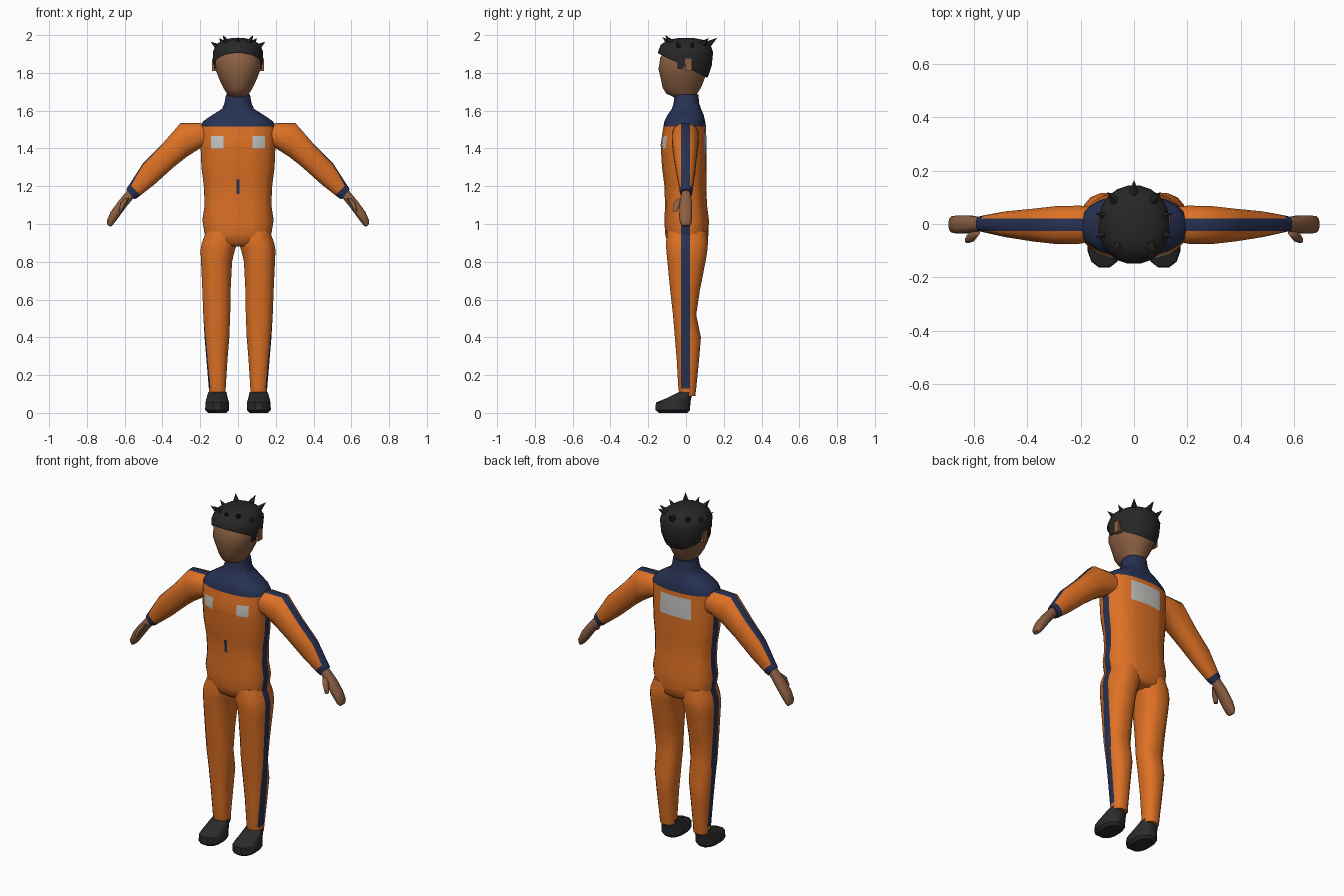
import bpy, bmesh, math
from mathutils import Vector

default = bpy.data.objects.get("Cube")
if default:
    bpy.data.objects.remove(default)


def material(name, r, g, b):
    mat = bpy.data.materials.new(name)
    mat.use_nodes = True
    mat.diffuse_color = (r, g, b, 1)
    mat.node_tree.nodes["Principled BSDF"].inputs["Base Color"].default_value = (r, g, b, 1)
    return mat


orange = material("orange cloth", .73, .165, .018)
navy = material("navy trim", .02, .031, .085)
pale = material("pale patch", .55, .55, .53)
skin = material("brown skin", .26, .115, .055)
black = material("black hair", .02, .02, .021)
leather = material("dark leather", .024, .024, .026)


def finish(name, bm, mats, rule=None, angle=50):
    """Turn a bmesh into an object; the rule maps (|x|, y, z) of a face centre to a material slot."""
    bmesh.ops.recalc_face_normals(bm, faces=bm.faces)
    for face in bm.faces:
        face.smooth = True
        if rule:
            c = face.calc_center_median()
            face.material_index = rule(abs(c.x), c.y, c.z)
    mesh = bpy.data.meshes.new(name)
    bm.to_mesh(mesh)
    bm.free()
    for mat in mats:
        mesh.materials.append(mat)
    mesh.set_sharp_from_angle(angle=math.radians(angle))
    obj = bpy.data.objects.new(name, mesh)
    bpy.context.collection.objects.link(obj)
    return obj


def power(v, p):
    return math.copysign(abs(v) ** p, v)


def loft(rings, side=1, count=16, square=.85):
    """Skin rounded rings given as (inner x, z, outer x, z, front y, back y)."""
    bm = bmesh.new()
    loops = []
    for xa, za, xb, zb, front, back in rings:
        loop = []
        for i in range(count):
            a = math.tau * (i + .5) / count
            u = (1 + power(math.cos(a), square)) / 2
            v = (1 + power(math.sin(a), square)) / 2
            loop.append(bm.verts.new((side * (xa + (xb - xa) * u),
                                      front + (back - front) * v,
                                      za + (zb - za) * u)))
        loops.append(loop)
    for low, high in zip(loops, loops[1:]):
        for i in range(count):
            j = (i + 1) % count
            bm.faces.new((low[i], low[j], high[j], high[i]))
    bm.faces.new(loops[0])
    bm.faces.new(loops[-1])
    return bm


def upright(rings):
    """Symmetric level rings from (z, half width, front y, back y)."""
    return [(-w, z, w, z, f, b) for z, w, f, b in rings]


def level(rings):
    """Off-centre level rings from (z, inner x, outer x, front y, back y)."""
    return [(a, z, b, z, f, k) for z, a, b, f, k in rings]


def cut(bm, axis, *values):
    """Split the faces along planes square to one axis."""
    normal = Vector((0, 0, 0))
    normal["xyz".index(axis)] = 1
    for value in values:
        bmesh.ops.bisect_plane(bm, geom=bm.verts[:] + bm.edges[:] + bm.faces[:],
                               plane_co=normal * value, plane_no=normal)


def box(name, low, high, mat, side=1):
    bm = bmesh.new()
    bmesh.ops.create_cube(bm, size=1)
    low, high = Vector(low), Vector(high)
    for v in bm.verts:
        v.co = Vector([(a + b) / 2 + (b - a) * t for a, b, t in zip(low, high, v.co)])
        v.co.x *= side
    return finish(name, bm, [mat], angle=30)


STRIPE = (-.026, .02)


def in_stripe(y):
    return STRIPE[0] < y < STRIPE[1]


# Suit torso with yoke, side stripes, patches and zip
def torso_rule(x, y, z):
    if z > 1.515 or (x > .12 and in_stripe(y)):
        return 1
    if y < -.05 and .078 < x < .142 and 1.4 < z < 1.465:
        return 2
    if y > .05 and x < .1 and 1.37 < z < 1.49:
        return 2
    return 1 if y < -.05 and x < .009 and 1.16 < z < 1.235 else 0


torso = loft(upright([
    (.88, .1, -.07, .09), (.9, .17, -.1, .115), (.95, .178, -.112, .12),
    (1.02, .19, -.115, .122), (1.1, .178, -.112, .112), (1.2, .182, -.115, .108),
    (1.3, .195, -.128, .11), (1.42, .2, -.135, .11), (1.52, .2, -.12, .106),
    (1.545, .185, -.115, .102), (1.575, .14, -.1, .095), (1.61, .085, -.075, .08),
    (1.64, .072, -.066, .07), (1.685, .064, -.062, .066)]), count=24)
cut(torso, "x", -.142, -.1, -.078, -.009, .009, .078, .1, .142)
cut(torso, "y", *STRIPE)
cut(torso, "z", 1.16, 1.235, 1.37, 1.4, 1.465, 1.49, 1.515)
finish("suit_torso", torso, [orange, navy, pale], torso_rule)

# Head
finish("head", loft(upright([
    (1.665, .045, -.05, .05), (1.69, .06, -.105, .06), (1.72, .078, -.125, .08),
    (1.77, .102, -.135, .1), (1.82, .121, -.147, .115), (1.88, .124, -.138, .125),
    (1.93, .1, -.11, .1)]), count=20, square=.95), [skin])

# Hair cap trimmed by a sloping hairline
hair = loft(upright([
    (1.73, .06, -.06, .07), (1.78, .108, -.12, .118), (1.84, .13, -.148, .138),
    (1.91, .135, -.15, .145), (1.95, .118, -.135, .13), (1.975, .08, -.095, .09),
    (1.985, .03, -.04, .04)]), count=20, square=.95)
bmesh.ops.bisect_plane(hair, geom=hair.verts[:] + hair.edges[:] + hair.faces[:],
                       plane_co=(0, 0, 1.83), plane_no=(0, .5, 1), clear_inner=True)
finish("hair", hair, [black])

# Hair spikes pointing away from the head centre
spikes = bmesh.new()
centre = Vector((0, 0, 1.86))
for x, y, z in [(0, -.125, 1.99), (.08, -.11, 2), (.145, -.05, 1.965),
                (.145, .04, 1.965), (.1, .12, 1.985), (0, .165, 1.985)]:
    for s in ((1, -1) if x else (1,)):
        tip = Vector((s * x, y, z))
        out = (tip - centre).normalized()
        turn = out.to_track_quat("Z", "Y").to_matrix().to_4x4()
        turn.translation = tip - out * .03
        bmesh.ops.create_cone(spikes, cap_ends=True, segments=5, radius1=.021,
                              radius2=0, depth=.06, matrix=turn)
finish("hair_spikes", spikes, [black], angle=30)


def arm_rule(x, y, z):
    cuff = x - z > -.635
    top = x + z > 1.755 if x > .3 else z > 1.48
    return 1 if cuff or (top and in_stripe(y)) else 0


for label, s in (("left", 1), ("right", -1)):
    # Sleeve with top stripe and cuff
    arm = loft([(.15, 1.4, .13, 1.52, -.06, .06), (.2, 1.4, .2, 1.535, -.075, .07),
                (.27, 1.355, .305, 1.535, -.076, .068), (.34, 1.3, .405, 1.42, -.066, .058),
                (.44, 1.21, .505, 1.32, -.05, .048), (.53, 1.14, .572, 1.215, -.033, .034),
                (.548, 1.13, .592, 1.185, -.028, .03)], s)
    cut(arm, "y", *STRIPE)
    bmesh.ops.bisect_plane(arm, geom=arm.verts[:] + arm.edges[:] + arm.faces[:],
                           plane_co=(0, 0, .635), plane_no=(s, 0, -1))
    finish(label + "_sleeve", arm, [orange, navy], arm_rule)

    # Hand and thumb
    finish(label + "_hand", loft([
        (.55, 1.14, .585, 1.18, -.024, .024), (.595, 1.085, .635, 1.12, -.035, .033),
        (.635, 1.03, .675, 1.065, -.037, .033), (.662, .995, .694, 1.02, -.033, .03),
        (.675, .985, .692, .995, -.02, .02)], s, 12), [skin])
    finish(label + "_thumb", loft(level([
        (1.135, .575, .6, -.045, -.01), (1.11, .59, .622, -.066, -.025),
        (1.065, .613, .633, -.072, -.048)]), s, 8), [skin])

    # Trouser leg with outer stripe
    leg = loft(level([
        (.09, .065, .152, -.035, .05), (.14, .064, .156, -.042, .056),
        (.28, .055, .168, -.05, .07), (.4, .045, .178, -.06, .08),
        (.52, .04, .185, -.07, .055), (.65, .038, .19, -.085, .075),
        (.8, .03, .197, -.1, .105), (.86, .016, .2, -.106, .115),
        (.9, .002, .193, -.108, .118), (.96, .002, .17, -.1, .11)]), s)
    cut(leg, "y", *STRIPE)
    cut(leg, "z", .13)
    finish(label + "_trouser_leg", leg, [orange, navy],
           lambda x, y, z: 1 if x > .13 and z > .13 and in_stripe(y) else 0)

    # Shoe
    finish(label + "_shoe", loft(level([
        (0, .06, .16, -.145, .01), (.015, .046, .176, -.165, .024),
        (.055, .046, .174, -.162, .026), (.08, .053, .168, -.1, .03),
        (.11, .06, .158, -.04, .04)]), s, 12), [leather], angle=35)

    # Ear and sideburn
    box(label + "_ear", (.1, -.005, 1.81), (.137, .032, 1.875), skin, s)
    box(label + "_sideburn", (.1, -.045, 1.82), (.127, -.012, 1.87), black, s)
